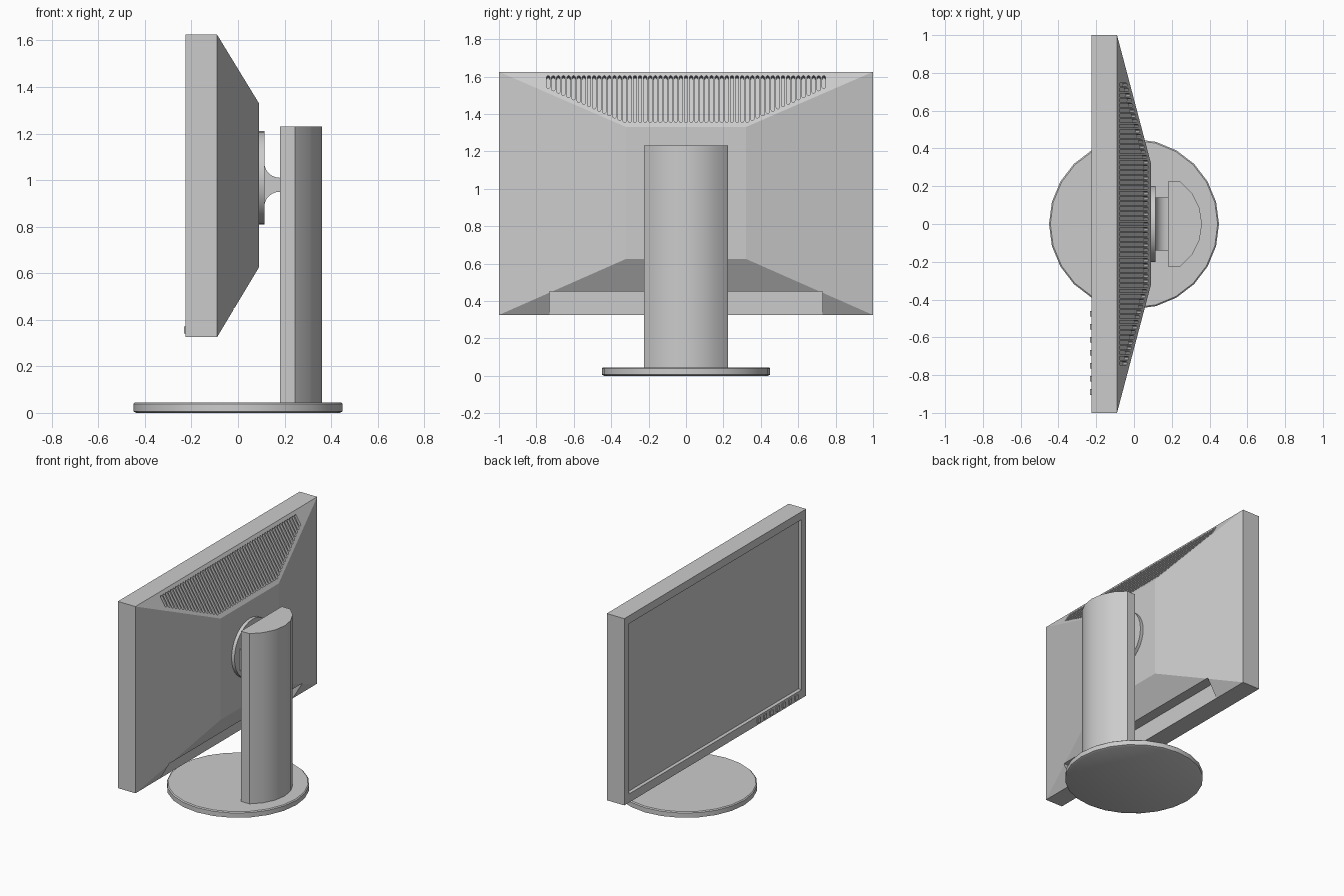
import bpy, bmesh, math
from mathutils import Vector

cube = bpy.data.objects.get("Cube")
if cube:
    bpy.data.objects.remove(cube, do_unlink=True)

GREY = (0.6, 0.6, 0.6, 1.0)
mat = bpy.data.materials.new("plain grey")
mat.use_nodes = True
mat.diffuse_color = GREY
mat.node_tree.nodes["Principled BSDF"].inputs["Base Color"].default_value = GREY


def loft(bm, rings):
    """Skin a list of equal-length point rings and cap both ends."""
    vs = [[bm.verts.new(p) for p in ring] for ring in rings]
    n = len(vs[0])
    for a, b in zip(vs, vs[1:]):
        for i in range(n):
            j = (i + 1) % n
            bm.faces.new((a[i], a[j], b[j], b[i]))
    bm.faces.new(vs[0][::-1])
    bm.faces.new(vs[-1])


def finish(bm, name, smooth=False):
    bmesh.ops.recalc_face_normals(bm, faces=bm.faces)
    mesh = bpy.data.meshes.new(name)
    bm.to_mesh(mesh)
    bm.free()
    mesh.materials.append(mat)
    ob = bpy.data.objects.new(name, mesh)
    bpy.context.collection.objects.link(ob)
    if smooth:
        bpy.ops.object.select_all(action='DESELECT')
        ob.select_set(True)
        bpy.context.view_layer.objects.active = ob
        bpy.ops.object.shade_smooth_by_angle(angle=math.radians(30))
    return ob


def part(name, rings, smooth=False):
    bm = bmesh.new()
    loft(bm, rings)
    return finish(bm, name, smooth)


def rect(x, y, z0, z1):
    return [(x, -y, z0), (x, y, z0), (x, y, z1), (x, -y, z1)]


def cut(target, cutter):
    cutter.hide_render = True
    mod = target.modifiers.new("cut", 'BOOLEAN')
    mod.operation, mod.solver, mod.object = 'DIFFERENCE', 'EXACT', cutter
    bpy.ops.object.select_all(action='DESELECT')
    target.select_set(True)
    bpy.context.view_layer.objects.active = target
    bpy.ops.object.modifier_apply(modifier=mod.name)
    bpy.data.objects.remove(cutter, do_unlink=True)


# Display housing: recessed screen, bezel, straight sides, tapered back
housing = part("display_housing", [
    rect(-0.20, 0.95, 0.385, 1.57),
    rect(-0.225, 0.95, 0.385, 1.57),
    rect(-0.225, 1.0, 0.325, 1.625),
    rect(-0.09, 1.0, 0.325, 1.625),
    rect(0.09, 0.32, 0.625, 1.33),
])

# Connector recess along the lower back
cut(housing, part("recess_cutter", [
    rect(-0.0895, 0.73, 0.2, 0.45), rect(0.2, 0.73, 0.2, 0.45)]))

# Ventilation slots in the upper sloping face
origin = Vector((-0.09, 0, 1.625))
down = Vector((0.18, 0, -0.295)).normalized()
normal = Vector((0.295, 0, 0.18)).normalized()
COUNT, HALF, R = 55, 0.737, 0.009
bm = bmesh.new()
for i in range(COUNT):
    y = -HALF + 2 * HALF * i / (COUNT - 1)
    z_low = 1.355 + 0.182 * max(0.0, abs(y) - 0.33) / 0.41
    s0 = (1.625 - 1.605) / -down.z + R
    s1 = (1.625 - z_low) / -down.z - R
    outline = []
    for centre, start in ((s1, 0), (s0, math.pi)):
        for k in range(5):
            a = start + math.pi * k / 4
            outline.append((centre + R * math.sin(a), y + R * math.cos(a)))
    loft(bm, [[origin + down * s + Vector((0, yy, 0)) + normal * h
               for s, yy in outline] for h in (-0.025, 0.012)])
cut(housing, finish(bm, "vent_cutter"))

# Row of control buttons on the lower bezel
bm = bmesh.new()
for i in range(7):
    y = -0.475 - 0.069 * i
    loft(bm, [[(x, y - 0.015, 0.34), (x, y + 0.015, 0.34),
               (x, y + 0.015, 0.372), (x, y - 0.015, 0.372)]
              for x in (-0.22, -0.233)])
finish(bm, "control_buttons")


# Round mounting plate
def ring_x(x, r, n=32):
    return [(x, r * math.cos(2 * math.pi * k / n),
             1.01 + r * math.sin(2 * math.pi * k / n)) for k in range(n)]


part("mount_plate", [ring_x(0.08, 0.2), ring_x(0.113, 0.2)], True)

# Flared neck between plate and column
upper = [(0.105, 0.095)]
for k in range(7):
    a = math.pi / 2 * k / 6
    upper.append((0.18 - 0.067 * math.cos(a), 0.095 - 0.065 * math.sin(a)))
upper.append((0.2, 0.03))
profile = [(x, 0.98 + h) for x, h in upper]
profile += [(x, 0.98 - h) for x, h in reversed(upper)]
part("mount_neck", [[(x, y, z) for x, z in profile] for y in (-0.14, 0.14)], True)

# Column with a flat inner side and a curved outer side
section = [(0.18, -0.225)]
for k in range(7):
    a = math.radians(-54 + 18 * k)
    section.append((0.0824 + 0.2776 * math.cos(a), 0.2776 * math.sin(a)))
section.append((0.18, 0.225))
part("stand_column", [[(x, y, z) for x, y in section] for z in (0.035, 1.23)], True)

# Round foot with softened edges
foot = [(0.437, 0.0), (0.45, 0.006), (0.45, 0.039), (0.443, 0.045)]
part("stand_base", [[(r * math.cos(math.pi * k / 12), r * math.sin(math.pi * k / 12), z)
                     for k in range(24)] for r, z in foot], True)
